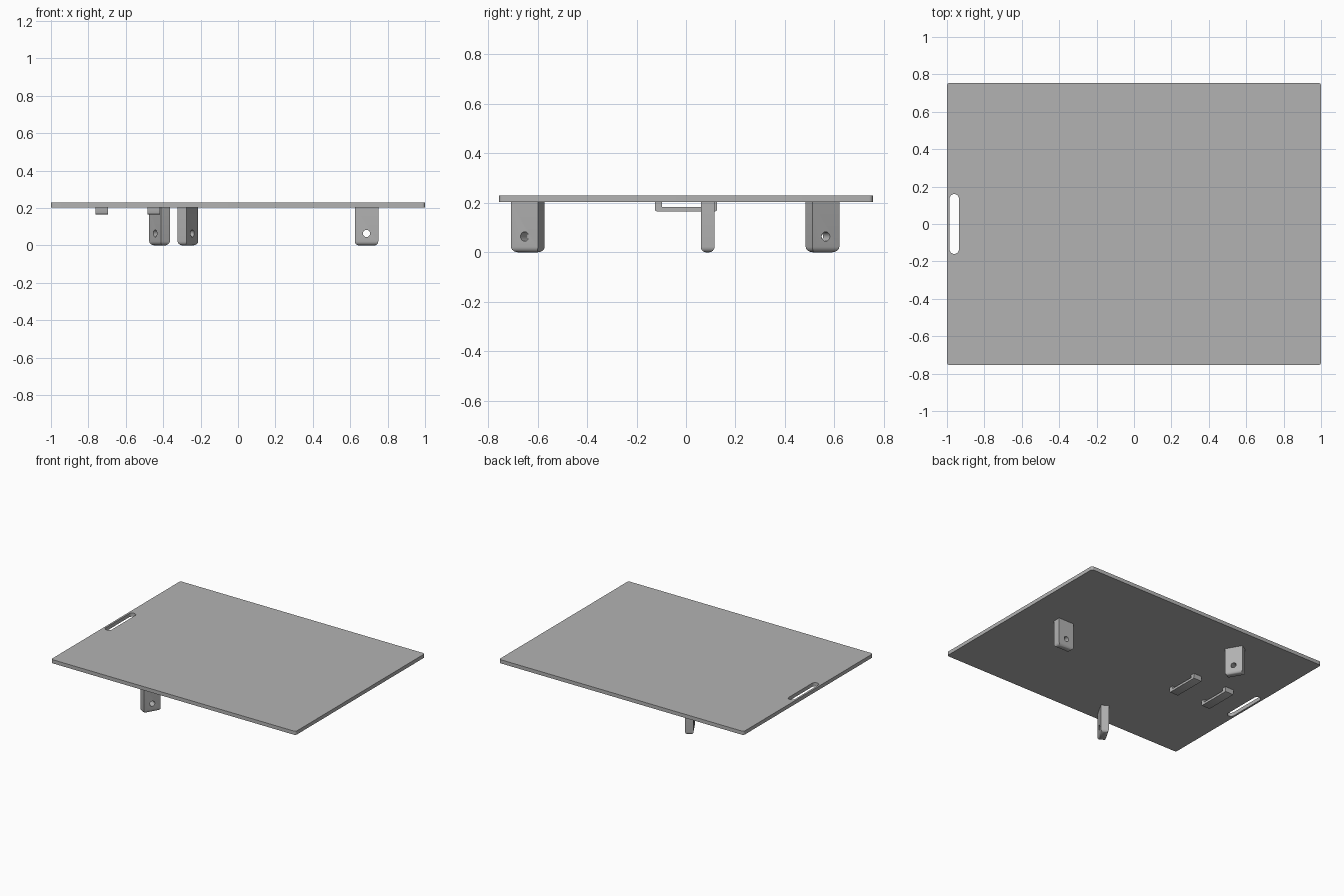
import bpy, bmesh, math
from mathutils import Matrix, Vector

if "Cube" in bpy.data.objects:
    bpy.data.objects.remove(bpy.data.objects["Cube"], do_unlink=True)

grey = bpy.data.materials.new("plain grey")
grey.use_nodes = True
colour = (0.45, 0.45, 0.45, 1)
grey.diffuse_color = colour
grey.node_tree.nodes["Principled BSDF"].inputs["Base Color"].default_value = colour

PLATE_BOTTOM, PLATE_TOP = 0.203, 0.23


def make_object(name, bm):
    bmesh.ops.recalc_face_normals(bm, faces=bm.faces)
    mesh = bpy.data.meshes.new(name)
    bm.to_mesh(mesh)
    bm.free()
    mesh.materials.append(grey)
    obj = bpy.data.objects.new(name, mesh)
    bpy.context.collection.objects.link(obj)
    return obj


def box(name, low, high, radius=0, rounded=None, segments=6):
    """Box between two corners; edges chosen by the rule are rounded."""
    low, high = Vector(low), Vector(high)
    bm = bmesh.new()
    bmesh.ops.create_cube(bm, size=1)
    bmesh.ops.scale(bm, vec=high - low, verts=bm.verts)
    bmesh.ops.translate(bm, vec=(low + high) / 2, verts=bm.verts)
    if rounded:
        edges = [e for e in bm.edges if rounded(*(v.co for v in e.verts))]
        bmesh.ops.bevel(bm, geom=edges, offset=radius, segments=segments,
                        profile=0.5, affect='EDGES')
    return make_object(name, bm)


def upright(a, b):
    return abs(a.z - b.z) > 0.001


def cut(obj, cutter):
    """Subtract the cutter from the object and discard it."""
    mod = obj.modifiers.new("cut", 'BOOLEAN')
    mod.operation = 'DIFFERENCE'
    mod.solver = 'EXACT'
    mod.object = cutter
    bpy.context.view_layer.objects.active = obj
    bpy.ops.object.modifier_apply(modifier=mod.name)
    bpy.data.objects.remove(cutter, do_unlink=True)


def smooth(obj):
    bpy.ops.object.select_all(action='DESELECT')
    obj.select_set(True)
    bpy.context.view_layer.objects.active = obj
    bpy.ops.object.shade_smooth_by_angle(angle=math.radians(35))


# Flat plate with a rounded slot near one end
plate = box("plate", (-1, -0.755, PLATE_BOTTOM), (1, 0.755, PLATE_TOP), 0.015, upright)
slot = box("slot_cutter", (-0.986, -0.16, 0.1), (-0.936, 0.16, 0.3), 0.0245, upright)
cut(plate, slot)
smooth(plate)

# Three drilled lugs, spaced evenly round the centre
for i, name in enumerate(("left_lug", "back_lug", "front_lug")):
    lug = box(name, (0.625, 0.06, 0), (0.75, 0.115, PLATE_BOTTOM), 0.022,
              lambda a, b: max(a.z, b.z) < 0.01)
    bm = bmesh.new()
    bmesh.ops.create_cone(bm, cap_ends=True, segments=32, radius1=0.019, radius2=0.019,
                          depth=0.3, matrix=Matrix.Translation((0.687, 0.0875, 0.064))
                          @ Matrix.Rotation(math.pi / 2, 4, 'X'))
    cut(lug, make_object("pin_cutter", bm))
    lug.data.transform(Matrix.Rotation(i * math.tau / 3, 4, 'Z'))
    smooth(lug)

# Two strap loops under the plate: a flat bar on two feet
profile = [(-0.126, 0.203), (-0.126, 0.172), (-0.124, 0.168), (-0.12, 0.166)]
inner = [(-0.096, 0.183), (-0.096, 0.203)]
outline = profile + [(-y, z) for y, z in reversed(profile)]
outline += [(-y, z) for y, z in reversed(inner)] + inner
for name, x in (("outer_strap_loop", -0.762), ("inner_strap_loop", -0.485)):
    bm = bmesh.new()
    face = bm.faces.new([bm.verts.new((x, y, z)) for y, z in outline])
    grown = bmesh.ops.extrude_face_region(bm, geom=[face], use_keep_orig=True)
    moved = [g for g in grown["geom"] if isinstance(g, bmesh.types.BMVert)]
    bmesh.ops.translate(bm, vec=(0.068, 0, 0), verts=moved)
    smooth(make_object(name, bm))
